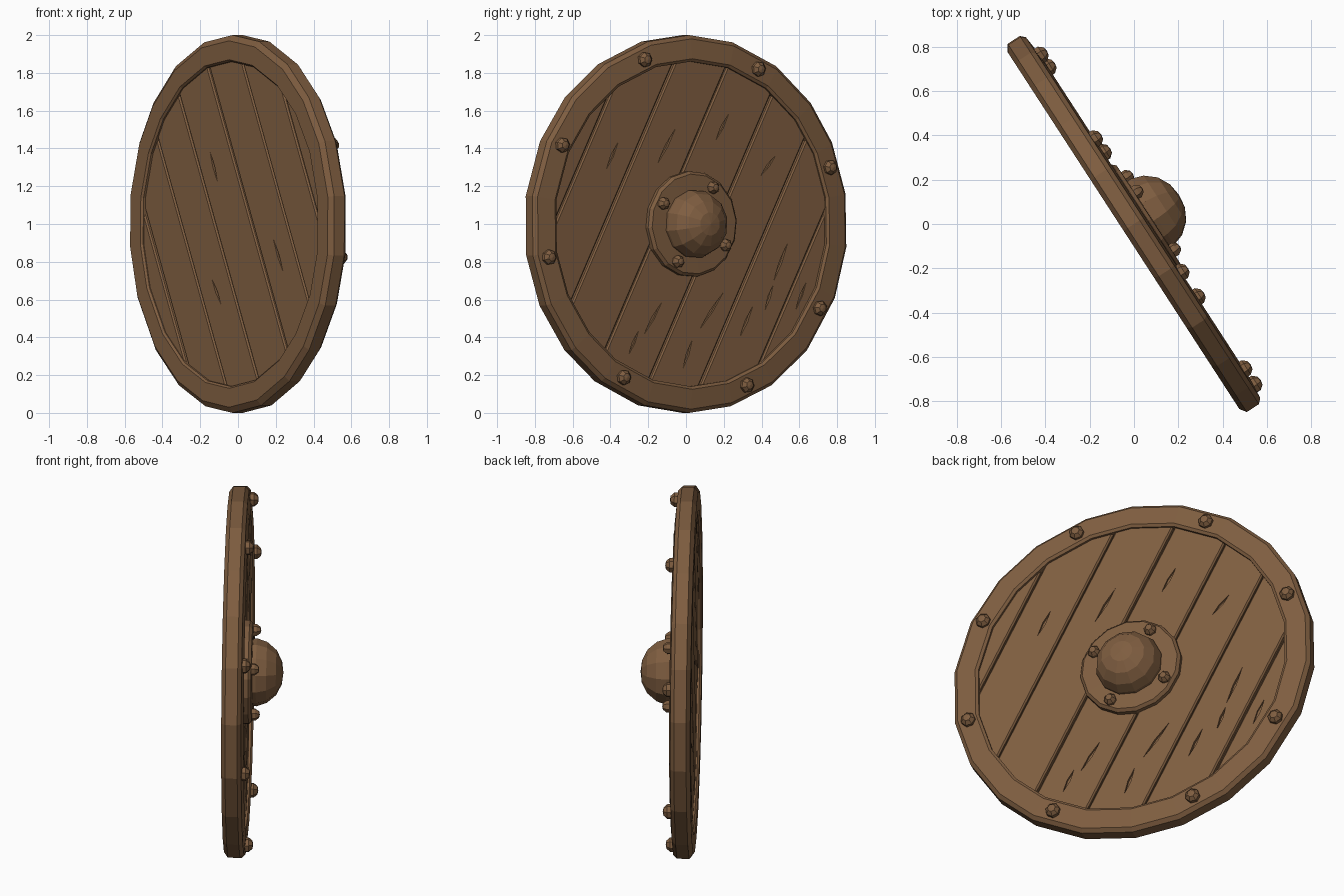
import bpy, bmesh, math, random
from mathutils import Matrix, Vector

if "Cube" in bpy.data.objects:
    bpy.data.objects.remove(bpy.data.objects["Cube"])

random.seed(4)
A = math.radians(33)                       # heading of the shield's face
E = Vector((-math.sin(A), math.cos(A), 0)) # in-plane horizontal
N = Vector((math.cos(A), math.sin(A), 0))  # face normal
FRAME = Matrix((E, Vector((0, 0, 1)), N)).transposed().to_4x4()
FRAME.translation = (0, 0, 1)

wood = bpy.data.materials.new("brown_wood")
wood.diffuse_color = (0.21, 0.11, 0.051, 1)
wood.use_nodes = True
wood.node_tree.nodes["Principled BSDF"].inputs["Base Color"].default_value = wood.diffuse_color


def finish(bm, name):
    """Turn a bmesh built in shield space into a flat-shaded object."""
    bmesh.ops.remove_doubles(bm, verts=bm.verts, dist=1e-5)
    bmesh.ops.recalc_face_normals(bm, faces=bm.faces)
    bm.transform(FRAME)
    me = bpy.data.meshes.new(name)
    bm.to_mesh(me)
    bm.free()
    me.materials.append(wood)
    ob = bpy.data.objects.new(name, me)
    bpy.context.collection.objects.link(ob)
    return ob


def lathe(name, profile, angles, centre=(0, 0), closed=False):
    """Revolve (radius, height) points about the shield normal."""
    bm = bmesh.new()
    rings = [[bm.verts.new((centre[0] + r * math.cos(a), centre[1] + r * math.sin(a), h))
              for r, h in profile] for a in angles]
    n, m = len(angles), len(profile)
    for i in range(n):
        p, q = rings[i], rings[(i + 1) % n]
        for j in range(m if closed else m - 1):
            k = (j + 1) % m
            bm.faces.new((p[j], q[j], q[k], p[k]))
    bmesh.ops.dissolve_degenerate(bm, dist=1e-5, edges=bm.edges)
    return finish(bm, name)


def steps(n, start=0.0, wobble=0.0):
    return [start + 2 * math.pi * i / n + random.uniform(-wobble, wobble) for i in range(n)]


# Rim: chunky hewn ring
rim_angles = steps(22, math.pi / 2, 0.03)
rim_angles[0], rim_angles[11] = math.pi / 2, 1.5 * math.pi
lathe("rim", [(1.0, -0.035), (1.0, 0.03), (0.98, 0.05), (0.875, 0.06), (0.86, 0.05),
              (0.86, -0.045), (0.87, -0.056), (0.97, -0.056)], rim_angles, closed=True)

# Core: closes the gaps between planks
lathe("core", [(0, 0.015), (0.88, 0.015), (0.88, -0.02), (0, -0.02)], steps(22, math.pi / 2))

# Cracks: slim diamond cutters along the grain, on both faces
TILT = math.radians(63)
T = Vector((math.cos(TILT), math.sin(TILT), 0))
P = Vector((T.y, -T.x, 0))
bm = bmesh.new()
for across, along, length, side in [
        (0.60, 0.08, 0.22, 1), (0.55, -0.30, 0.18, 1), (0.33, -0.35, 0.24, 1),
        (0.30, -0.62, 0.16, 1), (0.62, -0.12, 0.14, 1), (0.02, -0.55, 0.20, 1),
        (-0.03, -0.72, 0.14, 1), (-0.32, 0.30, 0.22, 1), (-0.05, 0.55, 0.16, 1),
        (-0.60, 0.10, 0.16, 1), (0.30, 0.50, 0.14, 1), (0.80, -0.02, 0.16, 1),
        (-0.32, -0.35, 0.20, -1), (0.02, 0.35, 0.18, -1), (0.30, -0.25, 0.16, -1)]:
    g = T + P * random.uniform(-0.12, 0.25)
    c = P * across + T * along
    w = P * 0.009
    pts = [c - g * length / 2, c + w, c + g * length / 2, c - w]
    low = [bm.verts.new(p + Vector((0, 0, side * 0.024))) for p in pts]
    high = [bm.verts.new(p + Vector((0, 0, side * 0.08))) for p in pts]
    bm.faces.new(low)
    bm.faces.new(high)
    for i in range(4):
        j = (i + 1) % 4
        bm.faces.new((low[i], low[j], high[j], high[i]))
cracks = finish(bm, "crack_cutter")
cracks.hide_render = True
cracks.hide_set(True)

# Planks: slices of a disc, with bevelled grooves between them
cuts = [-0.9, -0.76, -0.475, -0.17, 0.15, 0.445, 0.73, 0.9]
for i, (a, b) in enumerate(zip(cuts, cuts[1:])):
    bm = bmesh.new()
    bmesh.ops.create_cone(bm, cap_ends=True, segments=22, radius1=0.885, radius2=0.885,
                          depth=0.074, matrix=Matrix.Rotation(math.pi / 2, 4, 'Z'))
    for pos, way in ((a + 0.004, -1), (b - 0.004, 1)):
        res = bmesh.ops.bisect_plane(bm, geom=bm.verts[:] + bm.edges[:] + bm.faces[:],
                                     plane_co=P * pos, plane_no=P * way, clear_outer=True)
        edges = [e for e in res["geom_cut"] if isinstance(e, bmesh.types.BMEdge)]
        if edges:
            bmesh.ops.holes_fill(bm, edges=[e for e in bm.edges if e.is_boundary])
    bmesh.ops.translate(bm, verts=bm.verts, vec=(0, 0, random.uniform(-0.004, 0.005)))
    ob = finish(bm, "plank_%d" % (i + 1))
    bev = ob.modifiers.new("worn_edges", 'BEVEL')
    bev.width, bev.segments = 0.008, 1
    bev.limit_method, bev.angle_limit = 'ANGLE', math.radians(40)
    cut = ob.modifiers.new("cracks", 'BOOLEAN')
    cut.object, cut.operation, cut.solver = cracks, 'DIFFERENCE', 'EXACT'

# Boss: flat collar plus faceted dome
lathe("boss_collar", [(0, 0.01), (0.28, 0.01), (0.28, 0.062), (0.265, 0.078), (0, 0.084)],
      steps(16, 0.1, 0.03))
dome = lathe("boss_dome", [(0.18, 0.06), (0.182, 0.10), (0.163, 0.155), (0.12, 0.205),
                           (0.062, 0.234), (0, 0.242)], steps(12, 0.2))


# Rivets: small hammered knobs on rim and collar
def rivet(name, deg, radius, base, size):
    t = math.radians(deg)
    lathe(name, [(0, base - 0.02), (size, base - 0.02), (size, base + 0.016),
                 (size * 0.55, base + 0.036), (0, base + 0.04)],
          steps(7, random.random()), (radius * math.cos(t), radius * math.sin(t)))


for i, deg in enumerate((19, 63, 109, 153, 191, 242, 292, 331)):
    rivet("rim_rivet_%d" % (i + 1), deg, 0.92, 0.056, 0.04)
for i, deg in enumerate((59, 151, 242, 330)):
    rivet("collar_rivet_%d" % (i + 1), deg, 0.225, 0.08, 0.033)
